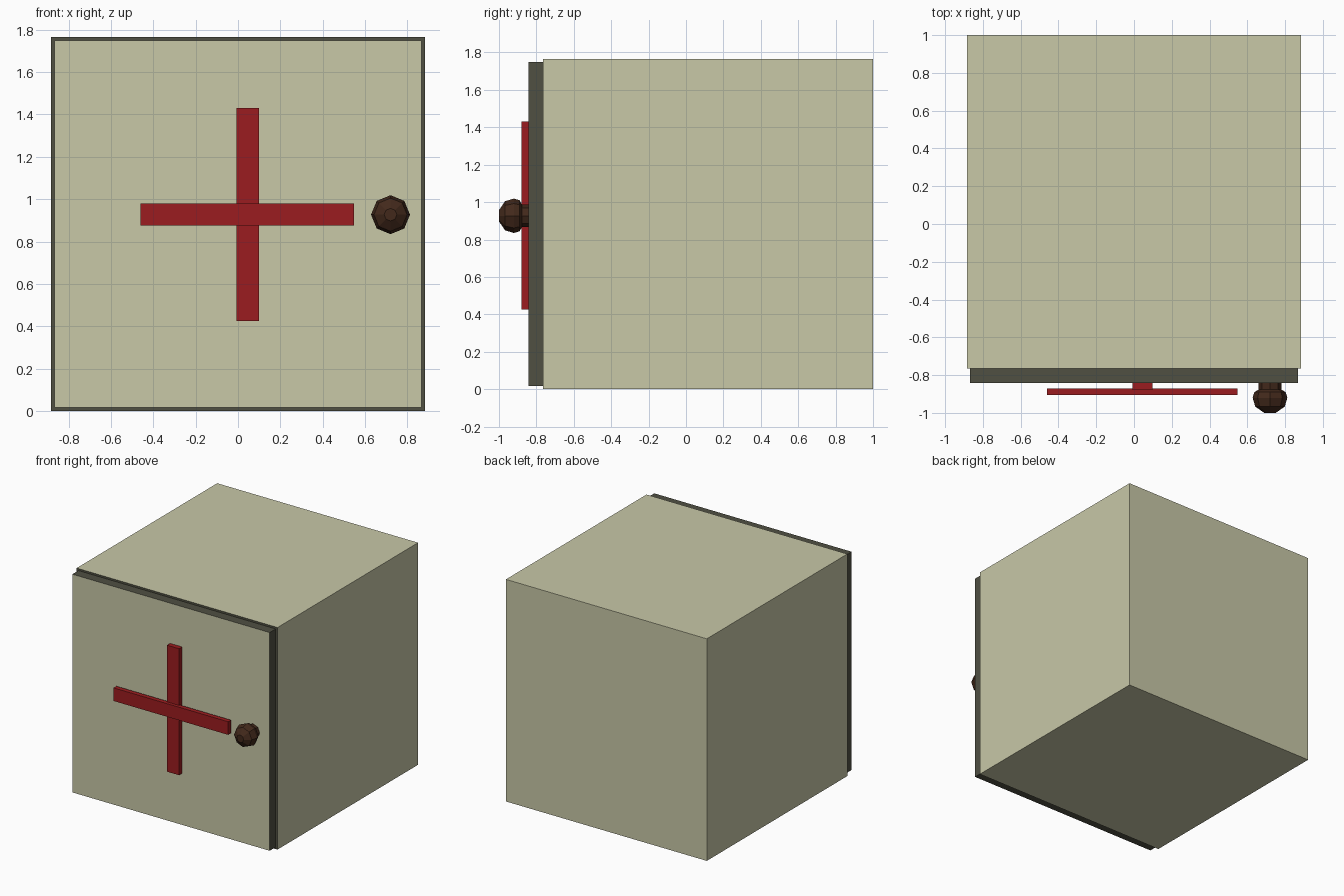
import bpy, bmesh, math
from mathutils import Matrix, Vector

if "Cube" in bpy.data.objects:
    bpy.data.objects.remove(bpy.data.objects["Cube"])


def material(name, color):
    m = bpy.data.materials.new(name)
    m.diffuse_color = (*color, 1)
    m.use_nodes = True
    m.node_tree.nodes["Principled BSDF"].inputs["Base Color"].default_value = m.diffuse_color
    return m


PALE = material("pale_paint", (0.58, 0.58, 0.39))
DARK = material("dark_edge", (0.08, 0.08, 0.055))
RED = material("red", (0.33, 0.012, 0.014))
BROWN = material("brown", (0.055, 0.022, 0.011))


def finish(bm, name, mats):
    bmesh.ops.recalc_face_normals(bm, faces=bm.faces[:])
    mesh = bpy.data.meshes.new(name)
    bm.to_mesh(mesh)
    bm.free()
    for m in mats:
        mesh.materials.append(m)
    obj = bpy.data.objects.new(name, mesh)
    bpy.context.collection.objects.link(obj)
    return obj


def box_bm(lo, hi):
    lo, hi = Vector(lo), Vector(hi)
    bm = bmesh.new()
    bmesh.ops.create_cube(bm, size=1, matrix=Matrix.Translation((lo + hi) / 2)
                          @ Matrix.Diagonal((*(hi - lo), 1)))
    return bm


# cabinet body: front face inset and pulled out to make the door
bm = box_bm((-0.883, -0.765, 0), (0.883, 1.0, 1.765))
bm.normal_update()
front = min(bm.faces, key=lambda f: f.calc_center_median().y)
rim = bmesh.ops.inset_region(bm, faces=[front], thickness=0.022)["faces"]
sides = bmesh.ops.inset_region(bm, faces=[front], thickness=0)["faces"]
bmesh.ops.translate(bm, verts=front.verts[:], vec=(0, -0.076, 0))
for f in rim + sides:
    f.material_index = 1
finish(bm, "cabinet_with_door", [PALE, DARK])

# cross bars on the door
finish(box_bm((-0.008, -0.88, 0.425), (0.098, -0.838, 1.43)), "cross_upright", [RED])
finish(box_bm((-0.46, -0.906, 0.876), (0.548, -0.87, 0.98)), "cross_bar", [RED])

# door knob: eight-sided turned profile (radius, y)
profile = [(0.06, -0.838), (0.06, -0.877), (0.083, -0.89),
           (0.092, -0.92), (0.078, -0.967), (0.03, -1.0)]
bm = bmesh.new()
rings = []
for r, y in profile:
    rings.append([bm.verts.new((0.72 + r * math.cos(i * math.pi / 4), y,
                                0.927 + r * math.sin(i * math.pi / 4)))
                  for i in range(8)])
for a, b in zip(rings, rings[1:]):
    for i in range(8):
        j = (i + 1) % 8
        bm.faces.new((a[i], a[j], b[j], b[i]))
bm.faces.new(rings[0])
bm.faces.new(rings[-1])
finish(bm, "door_knob", [BROWN])
